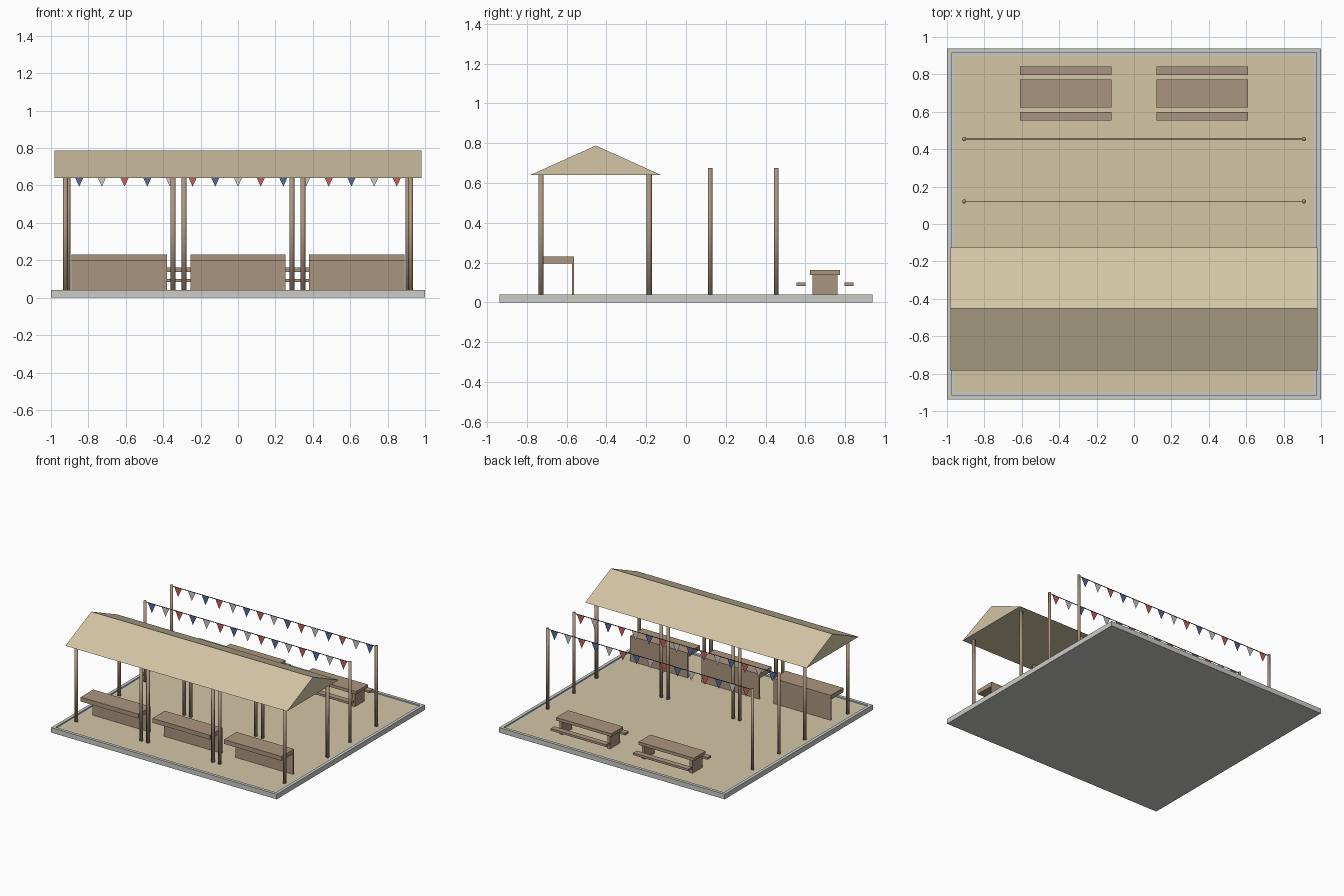
import bpy, bmesh
from mathutils import Matrix, Vector

cube = bpy.data.objects.get("Cube")
if cube:
    bpy.data.objects.remove(cube, do_unlink=True)


def material(name, hex_colour):
    srgb = [int(hex_colour[i:i + 2], 16) / 255 for i in (0, 2, 4)]
    lin = [c / 12.92 if c <= 0.04045 else ((c + 0.055) / 1.055) ** 2.4 for c in srgb]
    mat = bpy.data.materials.new(name)
    mat.use_nodes = True
    mat.diffuse_color = (*lin, 1)
    mat.node_tree.nodes["Principled BSDF"].inputs["Base Color"].default_value = (*lin, 1)
    return mat


SAND = material("sand canvas", "d3c5a6")
STONE = material("pale stone", "cbcbc7")
WOOD = material("brown wood", "ab957e")
CORD = material("dark cord", "303030")
RED = material("flag red", "c8605a")
WHITE = material("flag white", "cdcac6")
BLUE = material("flag blue", "566c9b")


def finish(name, bm, *mats, smooth=False):
    mesh = bpy.data.meshes.new(name)
    for face in bm.faces:
        face.smooth = smooth
    bm.to_mesh(mesh)
    bm.free()
    for mat in mats:
        mesh.materials.append(mat)
    obj = bpy.data.objects.new(name, mesh)
    bpy.context.collection.objects.link(obj)
    return obj


def add_box(bm, x, y, z):
    """Box from three (low, high) ranges."""
    lo, hi = (Vector(p) for p in zip(x, y, z))
    mat = Matrix.Translation((lo + hi) / 2) @ Matrix.Diagonal((*(hi - lo), 1))
    return bmesh.ops.create_cube(bm, size=1, matrix=mat)["verts"]


def add_post(bm, x, y, radius, z0, z1):
    bmesh.ops.create_cone(bm, cap_ends=True, segments=12, radius1=radius, radius2=radius,
                          depth=z1 - z0, matrix=Matrix.Translation((x, y, (z0 + z1) / 2)))


FLOOR = 0.03

# Platform: stone slab with a curb around a recessed sand floor
bm = bmesh.new()
add_box(bm, (-1, 1), (-0.938, 0.938), (0, 0.04))
bm.faces.ensure_lookup_table()
top = max(bm.faces, key=lambda f: f.calc_center_median().z)
bmesh.ops.inset_region(bm, faces=[top], thickness=0.035)
inner = bmesh.ops.extrude_face_region(bm, geom=[top])["geom"]
bmesh.ops.delete(bm, geom=[top], context="FACES_ONLY")
bmesh.ops.translate(bm, verts=[v for v in inner if isinstance(v, bmesh.types.BMVert)],
                    vec=(0, 0, FLOOR - 0.04))
sand = [f for f in inner if isinstance(f, bmesh.types.BMFace)]
bmesh.ops.inset_region(bm, faces=sand, thickness=0.026)
for f in sand:
    f.material_index = 1
bmesh.ops.recalc_face_normals(bm, faces=bm.faces)
finish("platform", bm, STONE, SAND)

# Roof: closed gable prism
bm = bmesh.new()
end = [bm.verts.new(p) for p in ((-0.982, -0.782, 0.64), (-0.982, -0.125, 0.64),
                                 (-0.982, -0.453, 0.788))]
face = bm.faces.new(end)
side = bmesh.ops.extrude_face_region(bm, geom=[face], use_keep_orig=True)["geom"]
bmesh.ops.translate(bm, verts=[v for v in side if isinstance(v, bmesh.types.BMVert)],
                    vec=(1.964, 0, 0))
bmesh.ops.recalc_face_normals(bm, faces=bm.faces)
finish("stall_roof", bm, SAND)

# Three stalls: four posts, a counter top and a panel behind it
for label, cx in (("right", -0.635), ("middle", 0), ("left", 0.635)):
    bm = bmesh.new()
    for dx in (-0.288, 0.288):
        for y in (-0.728, -0.185):
            add_post(bm, cx + dx, y, 0.013, FLOOR, 0.642)
    finish(label + "_stall_posts", bm, WOOD, smooth=True)
    bm = bmesh.new()
    width = (cx - 0.255, cx + 0.255)
    add_box(bm, width, (-0.72, -0.562), (0.195, 0.23))
    add_box(bm, width, (-0.573, -0.562), (FLOOR, 0.195))
    finish(label + "_stall_counter", bm, WOOD)

# Two picnic tables with benches
for label, cx in (("right", -0.365), ("left", 0.365)):
    bm = bmesh.new()
    cy, half = 0.698, 0.245
    width = (cx - half, cx + half)
    add_box(bm, width, (cy - 0.075, cy + 0.075), (0.138, 0.162))
    for s in (-1, 1):
        leg = sorted((cx + s * (half - 0.02), cx + s * (half - 0.045)))
        add_box(bm, leg, (cy - 0.062, cy + 0.062), (FLOOR, 0.138))
    finish(label + "_table", bm, WOOD)
    bm = bmesh.new()
    for s in (-1, 1):
        by = cy + s * 0.121
        add_box(bm, width, (by - 0.023, by + 0.023), (0.083, 0.1))
    finish(label + "_table_benches", bm, WOOD)

# Two bunting lines: posts, cord and fifteen triangular flags each
CORD_Z = 0.668
for label, y, order in (("front", 0.121, (2, 1, 0)), ("rear", 0.454, (0, 1, 2))):
    bm = bmesh.new()
    for x in (-0.908, 0.908):
        add_post(bm, x, y, 0.0115, FLOOR, 0.675)
    finish(label + "_bunting_posts", bm, WOOD, smooth=True)
    bm = bmesh.new()
    add_box(bm, (-0.908, 0.908), (y - 0.002, y + 0.002), (CORD_Z - 0.002, CORD_Z + 0.002))
    finish(label + "_bunting_cord", bm, CORD)
    bm = bmesh.new()
    for i in range(15):
        x = (i - 7) * 0.1213
        corners = ((x - 0.034, y, CORD_Z), (x, y, 0.594), (x + 0.034, y, CORD_Z))
        flag = bm.faces.new([bm.verts.new(p) for p in corners])
        flag.material_index = order[i % 3]
    finish(label + "_bunting_flags", bm, RED, WHITE, BLUE)
